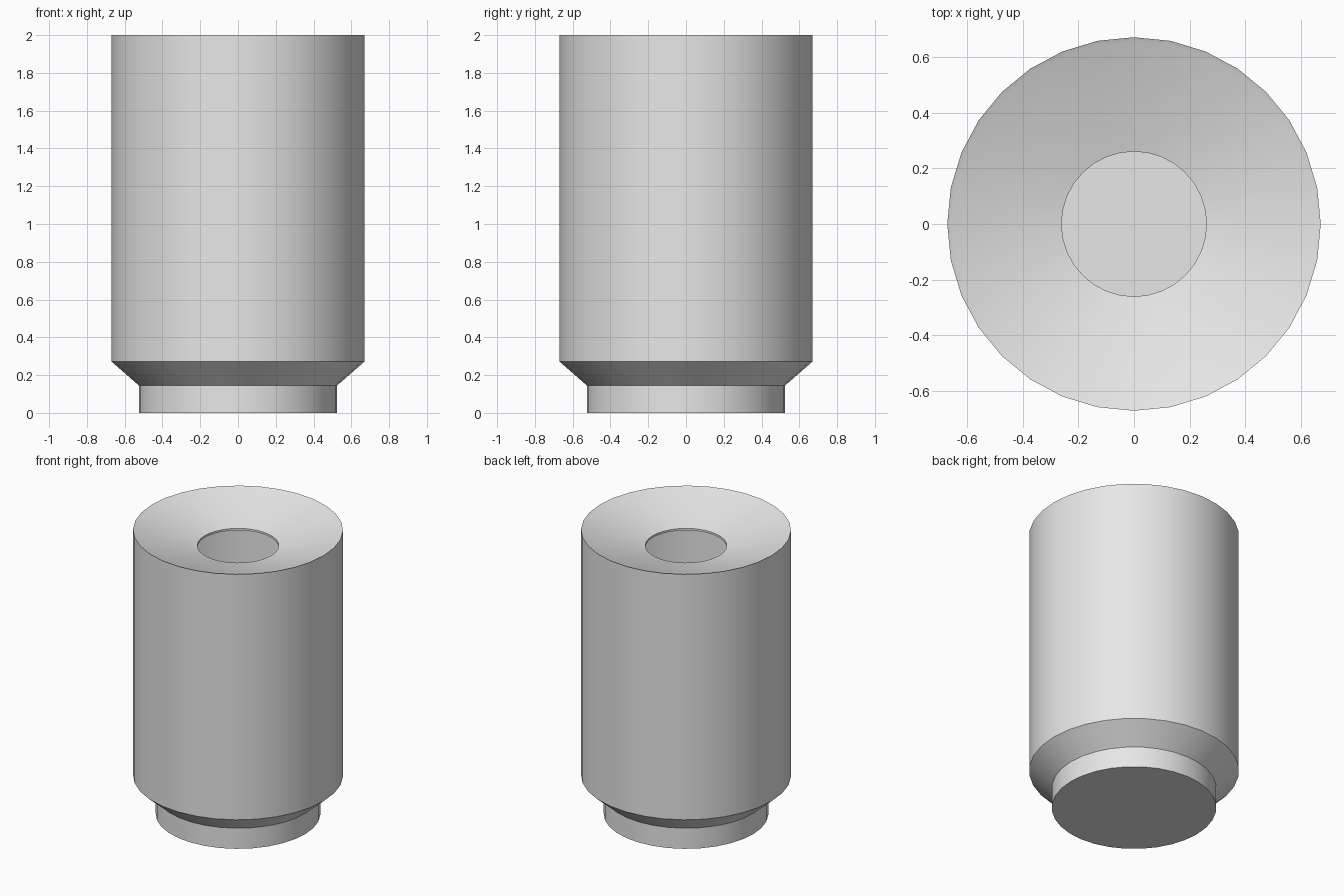
import bpy, math

if "Cube" in bpy.data.objects:
    bpy.data.objects.remove(bpy.data.objects["Cube"])

SIDES = 32

grey = bpy.data.materials.new("plain_grey")
grey.diffuse_color = (0.8, 0.8, 0.8, 1.0)
grey.use_nodes = True
grey.node_tree.nodes["Principled BSDF"].inputs["Base Color"].default_value = grey.diffuse_color


def lathe(name, profile, mat):
    """Spin a (radius, z) profile round z; radius 0 becomes a pole cap."""
    verts, faces, rings = [], [], []
    for r, z in profile:
        start = len(verts)
        for i in range(SIDES):
            a = 2 * math.pi * i / SIDES
            verts.append((r * math.cos(a), r * math.sin(a), z))
        rings.append(list(range(start, start + SIDES)))
    for lo, hi in zip(rings, rings[1:]):
        for i in range(SIDES):
            j = (i + 1) % SIDES
            faces.append((lo[i], lo[j], hi[j], hi[i]))
    # flat caps at both ends of the profile
    faces.append(tuple(reversed(rings[0])))
    faces.append(tuple(rings[-1]))
    mesh = bpy.data.meshes.new(name)
    mesh.from_pydata(verts, [], faces)
    mesh.materials.append(mat)
    obj = bpy.data.objects.new(name, mesh)
    bpy.context.collection.objects.link(obj)
    bpy.ops.object.select_all(action='DESELECT')
    obj.select_set(True)
    bpy.context.view_layer.objects.active = obj
    bpy.ops.object.shade_smooth_by_angle(angle=math.radians(30))
    return obj


# Hollow vessel: foot, flared shoulder, body, dished top, thin lip, inside wall
lathe("hollow_vessel", [
    (0.525, 0.0), (0.525, 0.145), (0.67, 0.272), (0.67, 2.0),   # outside
    (0.655, 1.993), (0.26, 1.89), (0.26, 1.876),                # dish and lip
    (0.655, 1.979), (0.655, 0.28), (0.51, 0.152), (0.51, 0.015),  # inside
], grey)
